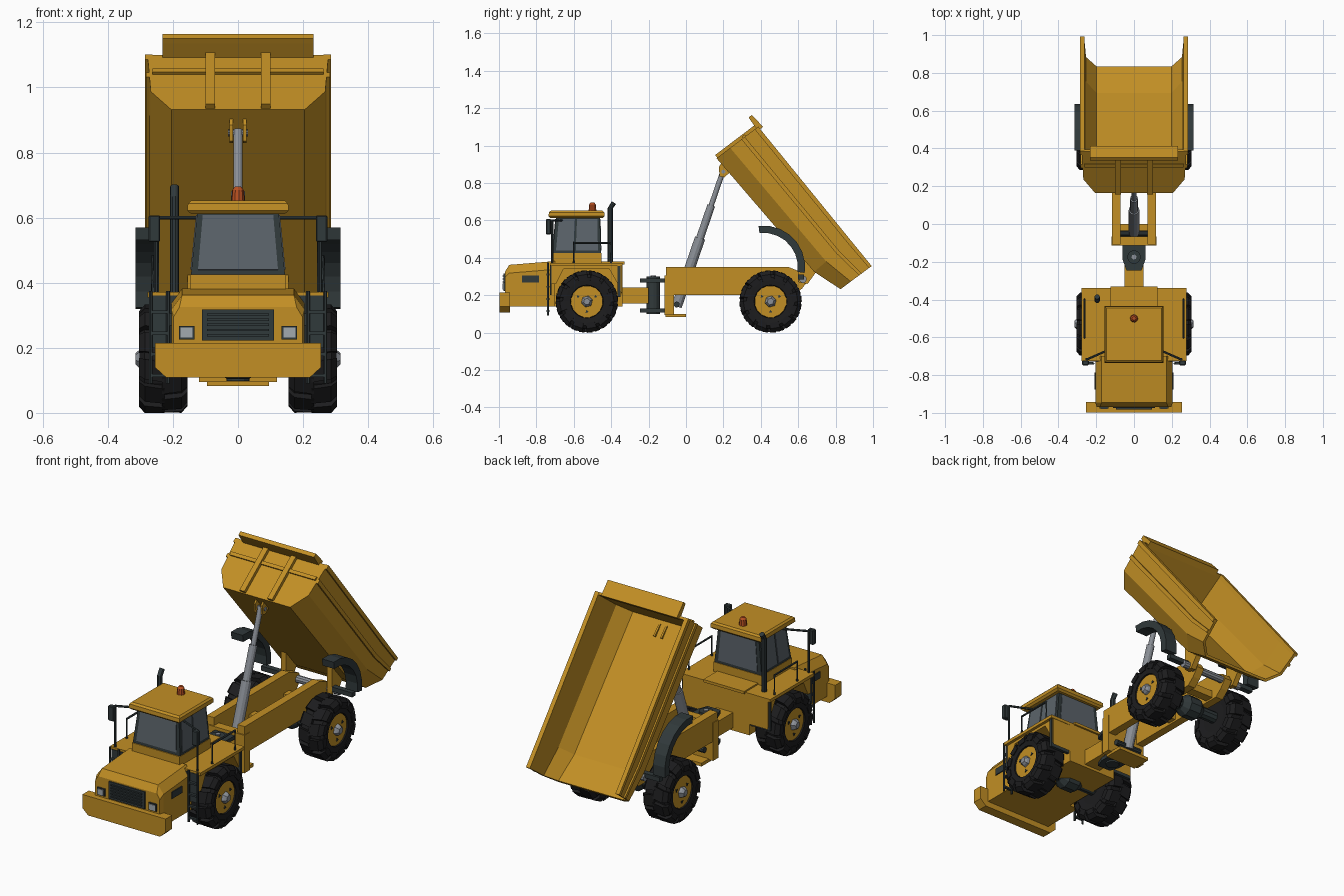
import bpy, bmesh, math
from mathutils import Vector as V

if "Cube" in bpy.data.objects:
    bpy.data.objects.remove(bpy.data.objects["Cube"])

def material(name, rgb):
    m = bpy.data.materials.new(name)
    m.diffuse_color = (*rgb, 1)
    m.use_nodes = True
    m.node_tree.nodes["Principled BSDF"].inputs["Base Color"].default_value = m.diffuse_color
    return m

YEL = material("yellow_paint", (.54, .275, .018))
DARK = material("dark_trim", (.030, .041, .043))
TIRE = material("tire_rubber", (.012, .012, .013))
GLASS = material("window_glass", (.105, .125, .145))
STEEL = material("steel", (.26, .28, .31))
LAMP = material("lamp_lens", (.36, .40, .43))
ORANGE = material("beacon_orange", (.48, .08, .015))

def loft(bm, sections, closed=True, cap0=True, cap1=True):
    rows = [[bm.verts.new(p) for p in s] for s in sections]
    n = len(rows[0])
    for a, b in zip(rows, rows[1:]):
        for i in range(n if closed else n - 1):
            j = (i + 1) % n
            bm.faces.new((a[i], a[j], b[j], b[i]))
    if cap0:
        bm.faces.new(rows[0][::-1])
    if cap1:
        bm.faces.new(rows[-1])

def finish(bm, name, mat):
    bmesh.ops.recalc_face_normals(bm, faces=bm.faces)
    me = bpy.data.meshes.new(name)
    bm.to_mesh(me)
    bm.free()
    ob = bpy.data.objects.new(name, me)
    me.materials.append(mat)
    bpy.context.collection.objects.link(ob)
    return ob

def solid(name, sections, mat, **kw):
    bm = bmesh.new()
    loft(bm, sections, **kw)
    return finish(bm, name, mat)

def prism(name, yz, x0, x1, mat):
    return solid(name, [[(x, y, z) for y, z in yz] for x in (x0, x1)], mat)

def box(name, x0, x1, y0, y1, z0, z1, mat, bevel=0):
    ob = prism(name, [(y0, z0), (y1, z0), (y1, z1), (y0, z1)], x0, x1, mat)
    if bevel:
        b = ob.modifiers.new("bevel", 'BEVEL')
        b.width, b.segments = bevel, 1
    return ob

def tube(name, path, radii, mat, n=10):
    path = [V(p) for p in path]
    rings = []
    for i, p in enumerate(path):
        d = (path[min(i + 1, len(path) - 1)] - path[max(i - 1, 0)]).normalized()
        u = d.orthogonal().normalized()
        w = d.cross(u)
        rings.append([p + radii[i] * (u * math.cos(t) + w * math.sin(t))
                      for t in (2 * math.pi * (k + .5) / n for k in range(n))])
    return solid(name, rings, mat)

def rod(name, a, b, r, mat, n=10):
    return tube(name, [a, b], [r, r], mat, n)

def wheel(name, s, cy, cz=.166):
    def at(x, r, t):
        return (s * x, cy + r * math.sin(t), cz + r * math.cos(t))
    prof = [(.165, .08), (.158, .13), (.172, .147), (.288, .147), (.302, .13), (.297, .088), (.278, .086)]
    solid(name + "_tire", [[at(x, r, 2 * math.pi * k / 24) for k in range(24)] for x, r in prof], TIRE)
    bm = bmesh.new()                                  # staggered tread lugs
    lug = [(.226, .14), (.226, .167), (.286, .167), (.305, .146), (.305, .115), (.285, .115)]
    for k in range(24):
        c = k * math.pi / 12
        sec = lug if k % 2 else [(.46 - x, r) for x, r in lug]
        loft(bm, [[at(x, r, c + d + abs(x - .23) * 1.2) for x, r in sec] for d in (-.19, .19)])
    finish(bm, name + "_tread", TIRE)
    rod(name + "_rim", (s * .2, cy, cz), (s * .290, cy, cz), .086, YEL, 16)
    tube(name + "_hub", [(s * .28, cy, cz), (s * .304, cy, cz), (s * .315, cy, cz)], [.034, .028, .018], STEEL, 6)
    for k in range(3):
        t = k * 2 * math.pi / 3 + math.pi / 3
        rod(name + "_bolt", at(.28, .054, t), at(.294, .054, t), .010, DARK, 3)

for s, side in ((-1, "left"), (1, "right")):
    wheel("front_" + side, s, -.53)
    wheel("rear_" + side, s, .452)
for y in (-.53, .452):                                # axles
    rod("axle", (-.2, y, .166), (.2, y, .166), .032, DARK)
    tube("differential", [(-.07, y, .166), (-.035, y, .166), (.035, y, .166), (.07, y, .166)],
         [.035, .062, .062, .035], DARK, 10)

# hood, bumper, grille and lights
def hood_section(y, w, shoulder, top, tw):
    return [(-w, y, .14), (-w, y, shoulder), (-tw, y, top), (tw, y, top), (w, y, shoulder), (w, y, .14)]
solid("hood", [hood_section(-.968, .198, .295, .325, .18), hood_section(-.945, .205, .318, .362, .172),
               hood_section(-.70, .205, .338, .382, .172)], YEL)
solid("bumper", [[(-.255, y, .215), (-.255, y, .14), (-.22, y, .108), (.22, y, .108), (.255, y, .14), (.255, y, .215)]
                 for y in (-.998, -.942)], YEL)
box("grille", -.11, .11, -.975, -.95, .222, .317, DARK)
for k in range(5):
    box("grille_slat", -.095, .095, -.981, -.97, .235 + k * .016, .242 + k * .016, DARK)
for s in (-1, 1):
    box("headlight_frame", s * .158 - .024, s * .158 + .024, -.976, -.95, .226, .267, DARK)
    box("headlight", s * .158 - .018, s * .158 + .018, -.98, -.95, .231, .262, LAMP)
    box("side_vent", s * .204 - .006, s * .204 + .006, -.877, -.786, .268, .305, DARK)

# front chassis and fenders
box("front_chassis", -.15, .15, -.72, -.34, .14, .37, YEL)
box("platform", -.278, .278, -.725, -.34, .355, .372, YEL)
box("rear_deck", -.125, .125, -.46, -.33, .365, .38, YEL)
for s in (-1, 1):
    prism("front_fender", [(-.72, .36), (-.72, .26), (-.695, .26), (-.655, .34), (-.41, .34), (-.365, .26),
                           (-.342, .2), (-.342, .36)], s * .14, s * .262, YEL)
    box("rear_mudflap", s * .205 - .065, s * .205 + .065, -.365, -.35, .19, .36, DARK)
    box("front_mudflap", s * .215 - .05, s * .215 + .05, -.728, -.718, .2, .36, DARK)
    for x in (.215, .268):                            # ladder
        rod("ladder_rail", (s * x, -.738, .09), (s * x, -.738, .375), .006, DARK, 6)
    for k in range(4):
        box("ladder_rung", s * .242 - .026, s * .242 + .026, -.745, -.73, .11 + k * .065, .12 + k * .065, DARK)
    # handrails and mirrors
    rod("mirror_post", (s * .252, -.715, .37), (s * .252, -.715, .6), .006, DARK, 6)
    rod("mirror_arm", (s * .252, -.718, .6), (s * .12, -.66, .6), .006, DARK, 6)
    box("mirror", s * .257 - .018, s * .257 + .018, -.748, -.722, .525, .607, DARK, .004)
    tube("handrail", [(s * .262, -.6, .37), (s * .262, -.6, .48), (s * .262, -.4, .48), (s * .262, -.4, .37)],
         [.006] * 4, DARK, 6)

# cab
box("cab_base", -.147, .147, -.72, -.452, .37, .425, YEL)
def ring(x, y0, y1, z):
    return [V((-x, y0, z)), V((x, y0, z)), V((x, y1, z)), V((-x, y1, z))]
lo, hi = ring(.145, -.715, -.455, .42), ring(.125, -.695, -.46, .618)
solid("cab_frame", [lo, hi], DARK)
panes = {0: [(.07, .93)], 1: [(.07, .43), (.48, .94)], 2: [(.08, .92)], 3: [(.06, .52), (.57, .93)]}
for i, spans in panes.items():
    j = (i + 1) % 4
    nrm = (lo[j] - lo[i]).cross(hi[i] - lo[i]).normalized()
    for u0, u1 in spans:
        q = [lo[i].lerp(lo[j], u).lerp(hi[i].lerp(hi[j], u), v)
             for u, v in ((u0, .1), (u1, .1), (u1, .95), (u0, .95))]
        solid("cab_window", [[p + nrm * o for p in q] for o in (-.003, .003)], GLASS)
solid("cab_roof", [ring(.145, -.725, -.445, .612), ring(.156, -.735, -.435, .622),
                   ring(.154, -.733, -.437, .643), ring(.145, -.722, -.446, .652)], YEL)
tube("beacon", [(0, -.5, .65), (0, -.5, .685), (0, -.5, .695)], [.021, .018, .010], ORANGE, 10)
tube("exhaust", [(-.195, -.405, .37), (-.195, -.405, .665), (-.195, -.385, .695)], [.014] * 3, DARK, 10)

# articulated hitch
box("hitch_beam", -.05, .05, -.35, -.20, .155, .24, YEL)
for z in (.268, .108):
    solid("hitch_plate", [[(-.04, -.245, h), (.04, -.245, h), (.06, -.19, h), (.06, -.10, h), (-.06, -.10, h),
                           (-.06, -.19, h)] for h in (z, z + .02)], DARK)
rod("hitch_column", (0, -.175, .098), (0, -.175, .30), .036, DARK, 12)
rod("hitch_pin", (0, -.175, .29), (0, -.175, .306), .014, STEEL, 6)

# rear frame
box("frame_front_block", -.12, .12, -.115, -.065, .095, .305, YEL)
box("frame_skid", -.095, .095, -.11, 0, .082, .10, YEL)
for s in (-1, 1):
    prism("frame_rail", [(-.108, .2), (.58, .2), (.62, .235), (.655, .28), (.635, .315), (.55, .35), (-.108, .35)],
          s * .072, s * .117, YEL)
    prism("bed_hinge", [(.60, .27), (.65, .26), (.70, .33), (.60, .43)], s * .125, s * .155, YEL)
    box("mudguard_bracket", s * .21 - .07, s * .21 + .07, .6, .63, .285, .31, DARK)
    # curved rear mudguard
    arc = [math.radians(97 - 15 * k) for k in range(8)]
    pts = [(.415 + r * math.cos(t), .35 + r * math.sin(t)) for r, ts in ((.222, arc), (.183, arc[::-1])) for t in ts]
    prism("rear_mudguard", pts, s * .243, s * .315, DARK)
rod("hinge_pin", (-.19, .625, .285), (.19, .625, .285), .02, STEEL)
for y in (.2, .5):
    box("frame_cross", -.08, .08, y, y + .05, .21, .25, YEL)

# telescopic lift cylinder
foot, head = V((0, -.05, .14)), V((0, .2, .87))
for k, (a, b, r) in enumerate([(0, .5, .028), (.45, .74, .021), (.7, 1, .014)]):
    rod(f"lift_cylinder_stage_{k + 1}", foot.lerp(head, a), foot.lerp(head, b), r, STEEL, 12)
rod("lift_foot_pin", (-.08, -.05, .15), (.08, -.05, .15), .016, DARK)
for s in (-1, 1):
    prism("lift_bracket", [(.18, .835), (.205, .83), (.25, .87), (.2, .92), (.175, .885)], s * .016, s * .026, YEL)
rod("lift_head_pin", (-.03, .2, .86), (.03, .2, .86), .011, STEEL)

# tipping bed: floor and rim points at front, floor kink and tail
floor = [V((0, .163, .932)), V((0, .685, .325)), V((0, .826, .232))]
rim = [V((0, .385, 1.10)), V((0, .88, .492)), V((0, .992, .355))]
section = [(-.278, 1), (-.268, .33), (-.205, 0), (.205, 0), (.268, .33), (.278, 1)]
bed = solid("dump_bed", [[f.lerp(r, t) + V((x, 0, 0)) for x, t in section] for f, r in zip(floor, rim)], YEL,
            closed=False, cap1=False)
if min(bed.data.polygons, key=lambda p: p.center.z + abs(p.center.x) * 9).normal.z > 0:
    bed.data.flip_normals()
m = bed.modifiers.new("wall_thickness", 'SOLIDIFY')
m.thickness, m.offset, m.use_even_offset = .014, -1, True

def strip(name, t0, t1, x0, x1):
    prism(name, [(p.y, p.z) for p in [f.lerp(r, t0) for f, r in zip(floor, rim)]
                 + [f.lerp(r, t1) for f, r in zip(floor[::-1], rim[::-1])]], x0, x1, YEL)
for s in (-1, 1):
    strip("bed_rim", .92, 1.005, s * .262, s * .286)
    strip("bed_side_rib", .60, .68, s * .265, s * .282)

# front wall ribs and rock lip
out = (floor[0] - floor[1]).normalized()
def wall_rib(name, t0, t1, x0, x1, d):
    a, b = floor[0].lerp(rim[0], t0), floor[0].lerp(rim[0], t1)
    prism(name, [(p.y, p.z) for p in (a - out * .005, b - out * .005, b + out * d, a + out * d)], x0, x1, YEL)
for s in (-1, 1):
    wall_rib("front_wall_rib", .02, .98, s * .070, s * .100, .018)
wall_rib("front_wall_cross_rib", .64, .71, -.262, .262, .010)
prism("rock_lip", [(.345, 1.135), (.335, 1.15), (.352, 1.164), (.412, 1.10), (.385, 1.078)], -.232, .232, YEL)
